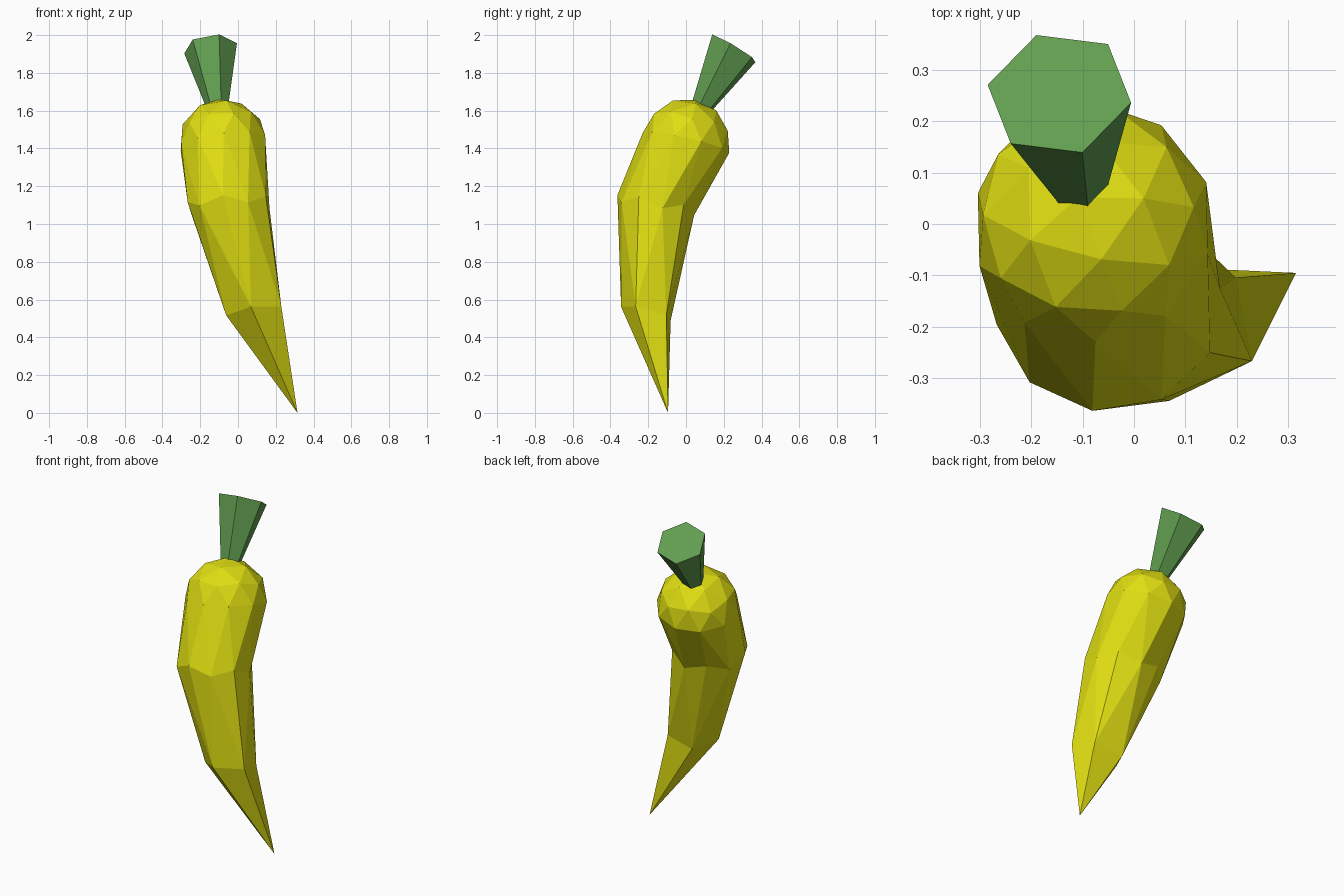
import bpy, bmesh, math
from mathutils import Vector, Matrix

if "Cube" in bpy.data.objects:
    bpy.data.objects.remove(bpy.data.objects["Cube"])


def material(name, rgb):
    m = bpy.data.materials.new(name)
    m.diffuse_color = (*rgb, 1)
    m.use_nodes = True
    m.node_tree.nodes["Principled BSDF"].inputs["Base Color"].default_value = m.diffuse_color
    return m


def finish(bm, name, mat):
    bmesh.ops.recalc_face_normals(bm, faces=bm.faces[:])
    mesh = bpy.data.meshes.new(name)
    bm.to_mesh(mesh)
    bm.free()
    mesh.materials.append(mat)
    ob = bpy.data.objects.new(name, mesh)
    bpy.context.collection.objects.link(ob)
    return ob


yellow = material("yellow skin", (0.74, 0.73, 0.006))
green = material("green stem", (0.12, 0.34, 0.08))

# Pepper body: low-poly icosphere whose lower rings are pulled down into a bent tail
bm = bmesh.new()
bmesh.ops.create_icosphere(bm, subdivisions=2, radius=1)
dome_tilt = Vector((0, 0, 1)).rotation_difference(Vector((-0.12, 0.22, 0.97))).to_matrix()
dome_spin = Matrix.Rotation(math.radians(2), 3, 'Z')
for v in bm.verts:
    p = v.co.normalized()
    a = math.atan2(p.y, p.x) + math.radians(10)
    c, s = math.cos(a), math.sin(a)
    if p.z > -0.2:        # rounded shoulder
        v.co = Vector((-0.08, 0, 1.43)) + dome_tilt @ dome_spin @ p * 0.235
    elif p.z > -0.7:      # middle ring, alternately high and low
        dz = 0.02 if p.z > -0.49 else -0.02
        v.co = (-0.05 + 0.22 * c, -0.16 + 0.205 * s, 1.1 + dz - 0.035 * s + 0.01 * c)
    elif p.z > -0.95:     # lower ring
        v.co = (0.09 + 0.155 * c, -0.205 + 0.14 * s, 0.53 - 0.035 * s + 0.02 * c)
    else:                 # pointed tip
        v.co = (0.315, -0.095, 0)
finish(bm, "pepper_body", yellow)

# Stem: flaring six-sided frustum leaning back
bm = bmesh.new()
base, top = Vector((-0.107, 0.075, 1.61)), Vector((-0.145, 0.253, 1.93))
normal = Vector((-0.12, 0.6, 1)).normalized()
tilt = Vector((0, 0, 1)).rotation_difference(normal).to_matrix()


def ring(center, r):
    return [bm.verts.new(center + tilt @ Vector((r * math.cos(a), r * math.sin(a), 0)))
            for a in (math.radians(-10 + 60 * i) for i in range(6))]


low, high = ring(base, 0.056), ring(top, 0.143)
for i in range(6):
    j = (i + 1) % 6
    bm.faces.new((low[i], low[j], high[j], high[i]))
bm.faces.new(high)
bm.faces.new(low[::-1])
finish(bm, "stem", green)
